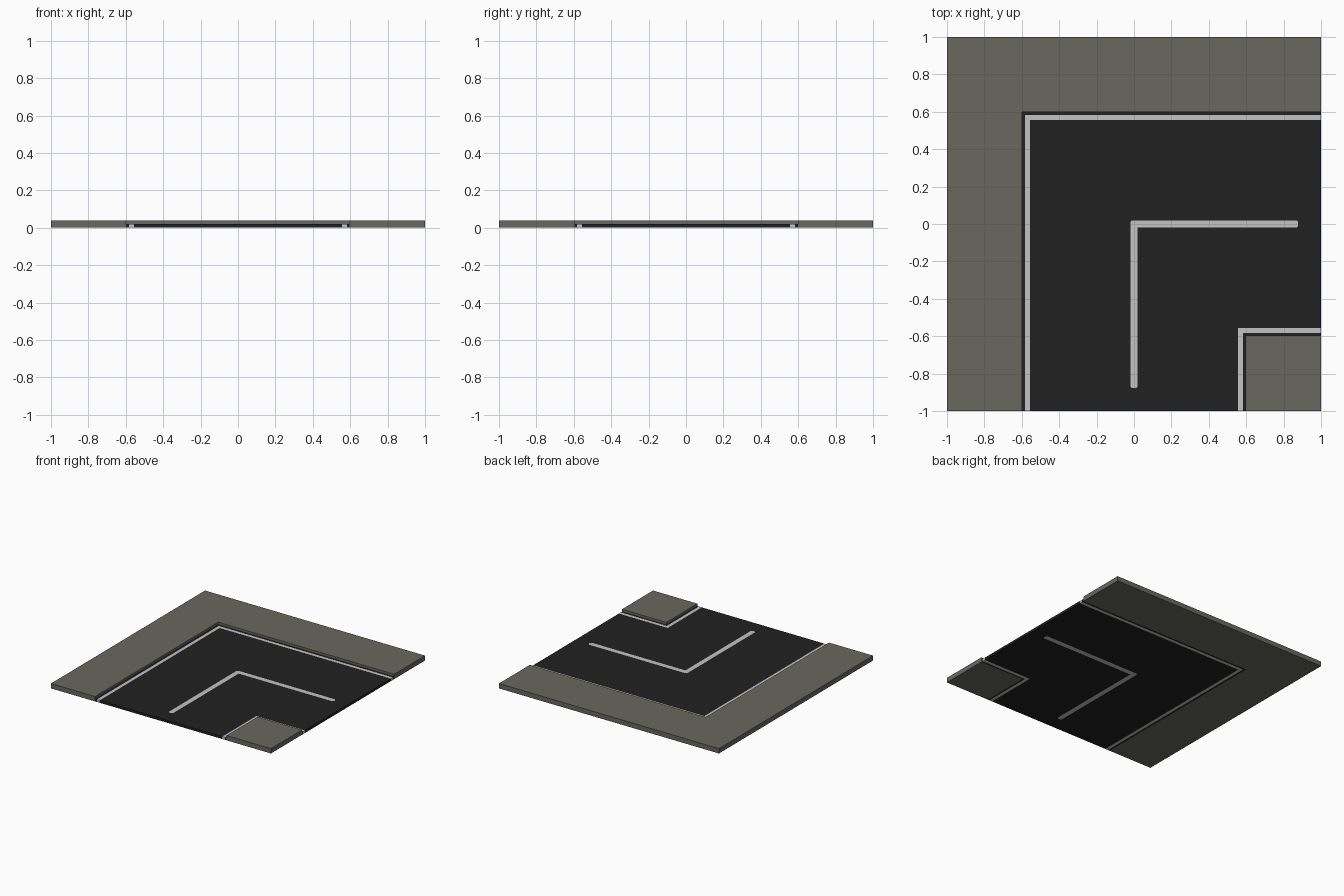
import bpy, bmesh

if "Cube" in bpy.data.objects:
    bpy.data.objects.remove(bpy.data.objects["Cube"])


def material(name, rgb):
    m = bpy.data.materials.new(name)
    m.diffuse_color = (*rgb, 1)
    m.use_nodes = True
    m.node_tree.nodes["Principled BSDF"].inputs["Base Color"].default_value = m.diffuse_color
    return m


PAVING = material("paving grey", (0.138, 0.138, 0.112))
ASPHALT = material("asphalt black", (0.015, 0.015, 0.015))
PAINT = material("road paint", (0.546, 0.546, 0.546))
KERB_H, ROAD_H = 0.04, 0.02


def slab(name, outline, height, mat):
    """Flat outline extruded up from the ground."""
    bm = bmesh.new()
    face = bm.faces.new([bm.verts.new((x, y, 0)) for x, y in outline])
    top = bmesh.ops.extrude_face_region(bm, geom=[face], use_keep_orig=True)
    for v in top["geom"]:
        if isinstance(v, bmesh.types.BMVert):
            v.co.z = height
    bmesh.ops.recalc_face_normals(bm, faces=bm.faces)
    mesh = bpy.data.meshes.new(name)
    bm.to_mesh(mesh)
    bm.free()
    mesh.materials.append(mat)
    bpy.context.collection.objects.link(bpy.data.objects.new(name, mesh))


def path(s):
    """Line running from the front edge, round the bend, to the right edge."""
    return [(s, -1), (s, -s), (1, -s)]


def band(name, s0, s1, height, mat):
    slab(name, path(s0) + path(s1)[::-1], height, mat)


# Pavements: outer bend and inner corner block
band("outer_pavement", -1, -0.6, KERB_H, PAVING)
slab("inner_pavement", path(0.597) + [(1, -1)], KERB_H, PAVING)

# Gutters and edge lines
band("outer_gutter", -0.6, -0.583, ROAD_H, ASPHALT)
band("outer_edge_line", -0.583, -0.557, ROAD_H, PAINT)
band("inner_edge_line", 0.557, 0.583, ROAD_H, PAINT)
band("inner_gutter", 0.583, 0.597, ROAD_H, ASPHALT)

# Centre line with clipped corners, and the two lanes fitted around it
E, W, C = 0.878, 0.02, 0.01
left = [(0, -E), (-C, -E), (-W, -E + C), (-W, C), (-C, W), (E - C, W), (E, C), (E, 0)]
right = [(0, -E), (C, -E), (W, -E + C), (W, -W), (E - C, -W), (E, -C), (E, 0)]
slab("centre_line", left + right[1:-1][::-1], ROAD_H, PAINT)
slab("outer_lane", path(-0.557) + [(1, 0)] + left[::-1] + [(0, -1)], ROAD_H, ASPHALT)
slab("inner_lane", path(0.557) + [(1, 0)] + right[::-1] + [(0, -1)], ROAD_H, ASPHALT)
